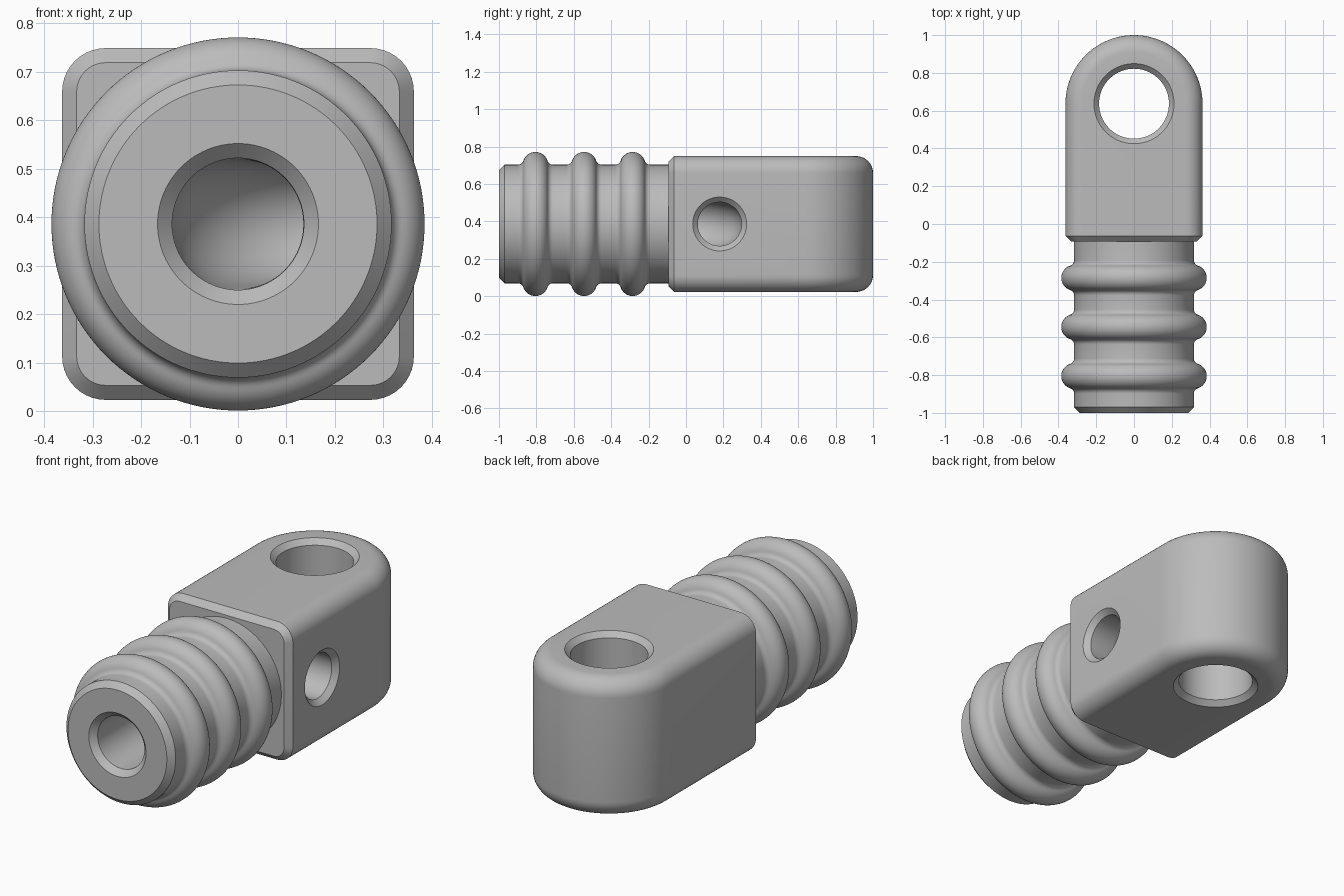
import bpy, bmesh
from math import sin, cos, pi, sqrt, radians
from mathutils import Vector

cube = bpy.data.objects.get("Cube")
if cube:
    bpy.data.objects.remove(cube, do_unlink=True)

MID = 0.386                      # height of the main axis
HALF, ROUND, CHAMFER = 0.363, 0.09, 0.03
EYE_Y, PORT_Y = 0.637, 0.18

grey = bpy.data.materials.new("plain grey")
grey.use_nodes = True
grey.diffuse_color = (0.5, 0.5, 0.5, 1)
grey.node_tree.nodes["Principled BSDF"].inputs["Base Color"].default_value = (0.5, 0.5, 0.5, 1)


def make_object(name, bm):
    bmesh.ops.recalc_face_normals(bm, faces=bm.faces[:])
    mesh = bpy.data.meshes.new(name)
    bm.to_mesh(mesh)
    bm.free()
    mesh.materials.append(grey)
    obj = bpy.data.objects.new(name, mesh)
    bpy.context.collection.objects.link(obj)
    return obj


def bridge(bm, rows, closed):
    for a, b in zip(rows, rows[1:]):
        n = len(a)
        for i in range(n if closed else n - 1):
            j = (i + 1) % n
            bm.faces.new((a[i], a[j], b[j], b[i]))


def sweep(name, stations, sides=96):
    """Round solid through stations of (centre, direction, radius)."""
    bm = bmesh.new()
    rows = []
    for centre, direction, radius in stations:
        d = Vector(direction).normalized()
        u = Vector((1, 0, 0)) if abs(d.z) > 0.9 else Vector((0, 0, 1))
        v = d.cross(u)
        rows.append([bm.verts.new(Vector(centre) + radius * (u * cos(t) + v * sin(t)))
                     for t in (2 * pi * i / sides for i in range(sides))])
    bridge(bm, rows, True)
    bm.faces.new(rows[0])
    bm.faces.new(rows[-1])
    return make_object(name, bm)


def make_block():
    """Rounded block with a half-round back and a chamfered front."""
    bm = bmesh.new()
    core = HALF - ROUND
    steps, arc = 10, 48
    rows = []
    for side in (-1, 1):
        for k in range(steps + 1):
            a = (k / steps - (side < 0)) * pi / 2

            def section(r):
                return core + r * cos(a), MID + side * core + r * sin(a)

            w, z = section(ROUND)
            wf, zf = section(ROUND - CHAMFER)
            front = -0.063
            pts = [(-wf, front - CHAMFER, zf), (-w, front, z)]
            pts += [(-w * cos(pi * i / arc), EYE_Y + w * sin(pi * i / arc), z) for i in range(arc + 1)]
            pts += [(w, front, z), (wf, front - CHAMFER, zf)]
            rows.append([bm.verts.new(p) for p in pts])
    bridge(bm, rows, False)
    for row in (rows[0], rows[-1]):
        bm.faces.new(row[1:-1])
        bm.faces.new((row[0], row[1], row[-2], row[-1]))
    bm.faces.new([r[0] for r in rows] + [r[-1] for r in reversed(rows)])
    return make_object("connector_body", bm)


def make_stem():
    """Ribbed stem: round ribs blended into a cylinder."""
    base, rib, blend = 0.317, 0.068, 0.03
    reach = sqrt((rib + blend) ** 2 - blend ** 2)
    lean = pi / 2 - math_angle(blend, reach)
    profile = [(-1, base - CHAMFER), (-1 + CHAMFER, base)]
    for y in (-0.805, -0.545, -0.285):
        # concave blend up to the tangent point, then the convex rib, then back down
        up = [(-reach + blend * sin(lean * i / 6), base + blend - blend * cos(lean * i / 6))
              for i in range(6)]
        start = pi / 2 + lean
        over = [(rib * cos(t), base + rib * sin(t))
                for t in (start - 2 * lean * i / 24 for i in range(25))]
        down = [(-p, r) for p, r in reversed(up)]
        profile += [(y + p, r) for p, r in up + over + down]
    profile.append((-0.04, base))
    return sweep("ribbed_stem", [((0, y, MID), (0, 1, 0), r) for y, r in profile], 128)


def math_angle(opposite, adjacent):
    return Vector((adjacent, opposite)).angle(Vector((1, 0)))


def combine(target, tool, operation):
    tool.hide_render = True
    mod = target.modifiers.new(operation.lower(), "BOOLEAN")
    mod.operation, mod.solver, mod.object = operation, "EXACT", tool
    bpy.ops.object.select_all(action="DESELECT")
    bpy.context.view_layer.objects.active = target
    target.select_set(True)
    bpy.ops.object.modifier_apply(modifier=mod.name)
    bpy.data.objects.remove(tool, do_unlink=True)


body = make_block()
combine(body, make_stem(), "UNION")

# Vertical eye through the rounded end, countersunk on both sides
eye, sink, over = 0.185, 0.027, 0.02
eye_path = [(-HALF - over, eye + sink + over), (-HALF + sink, eye),
            (HALF - sink, eye), (HALF + over, eye + sink + over)]
combine(body, sweep("eye_cutter", [((0, EYE_Y, MID + h), (0, 0, 1), r) for h, r in eye_path]), "DIFFERENCE")

# Curved passage from the stem's end to the port on the +x side
bore, port, bend, turns = 0.136, 0.117, 0.2, 24
passage = [((0, -1 - over, MID), (0, 1, 0), bore + CHAMFER + over),
           ((0, -1 + CHAMFER, MID), (0, 1, 0), bore)]
for i in range(turns + 1):
    t = pi / 2 * i / turns
    passage.append(((bend - bend * cos(t), PORT_Y - bend + bend * sin(t), MID),
                    (sin(t), cos(t), 0), bore + (port - bore) * i / turns))
passage += [((HALF - sink, PORT_Y, MID), (1, 0, 0), port),
            ((HALF + over, PORT_Y, MID), (1, 0, 0), port + sink + over)]
combine(body, sweep("passage_cutter", passage), "DIFFERENCE")

bpy.ops.object.shade_smooth_by_angle(angle=radians(30))
